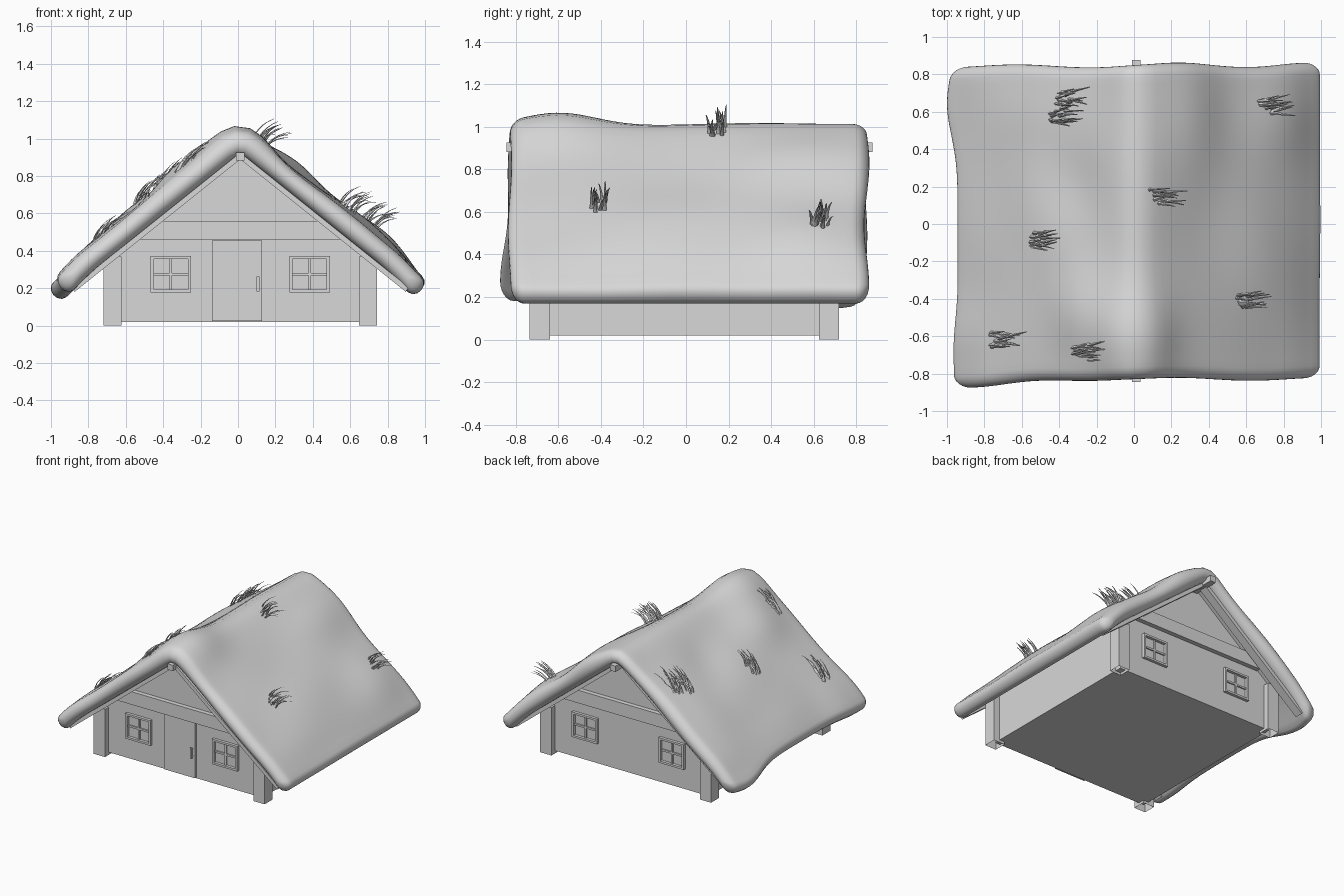
import bpy, bmesh, math, random
from mathutils import Vector
from mathutils.bvhtree import BVHTree

random.seed(4)
if bpy.data.objects.get("Cube"):
    bpy.data.objects.remove(bpy.data.objects["Cube"], do_unlink=True)

grey = bpy.data.materials.new("pale_grey")
grey.use_nodes = True
grey.diffuse_color = (0.69, 0.69, 0.69, 1)
grey.node_tree.nodes["Principled BSDF"].inputs["Base Color"].default_value = grey.diffuse_color

CX = 0.012            # centre line of the house
FRONT, BACK = -0.69, 0.675
PITCH, APEX = 0.8, 0.925


def finish(bm, name, smooth=False):
    mesh = bpy.data.meshes.new(name)
    bm.to_mesh(mesh)
    bm.free()
    mesh.materials.append(grey)
    for p in mesh.polygons:
        p.use_smooth = smooth
    obj = bpy.data.objects.new(name, mesh)
    bpy.context.collection.objects.link(obj)
    return obj


def box(name, x, y, z, open_bottom=False):
    """Box from three (low, high) ranges."""
    bm = bmesh.new()
    bmesh.ops.create_cube(bm, size=1)
    for v in bm.verts:
        v.co = [r[0] + (c + 0.5) * (r[1] - r[0]) for c, r in zip(v.co, (x, y, z))]
    if open_bottom:
        low = [f for f in bm.faces if f.normal.z < -0.5]
        bmesh.ops.delete(bm, geom=low, context="FACES_ONLY")
    return finish(bm, name)


def prism(name, profile, y0, y1):
    """Extrude an x-z profile along y."""
    bm = bmesh.new()
    face = bm.faces.new([bm.verts.new((x, y0, z)) for x, z in profile])
    out = bmesh.ops.extrude_face_region(bm, geom=[face])
    for v in out["geom"]:
        if isinstance(v, bmesh.types.BMVert):
            v.co.y = y1
    bmesh.ops.recalc_face_normals(bm, faces=bm.faces)
    return finish(bm, name)


# Walls with gables
W = 0.68
prism("walls", [(CX - W, 0.02), (CX + W, 0.02), (CX + W, 0.4),
                (CX, 0.935), (CX - W, 0.4)], FRONT, BACK)

# Corner posts
for sx, side in ((-1, "right"), (1, "left")):
    for y, end in ((-0.688, "front"), (0.673, "back")):
        x = CX + sx * 0.683
        box(f"{end}_{side}_post", (x - 0.048, x + 0.048), (y - 0.048, y + 0.048), (0, 0.37), True)

# Gable beams, windows and rafters on both ends
for wall, d, end in ((FRONT, -1, "front"), (BACK, 1, "back")):
    def depth(a, b):
        return tuple(sorted((wall + d * a, wall + d * b)))
    prism(f"{end}_gable_beam", [(CX - 0.57, 0.46), (CX + 0.57, 0.46),
                                (CX + 0.46, 0.56), (CX - 0.46, 0.56)], *depth(-0.02, 0.035))
    for s in (-1, 1):
        cx, cz, h = CX + s * 0.371, 0.274, 0.108
        side = "left" if s > 0 else "right"
        name = f"{end}_{side}_window"
        for k in (-1, 1):
            e = sorted((k * h, k * (h - 0.017)))
            box(name + "_jamb", (cx + e[0], cx + e[1]), depth(-0.01, 0.022), (cz - h * 0.9, cz + h * 0.9))
            box(name + "_rail", (cx - h, cx + h), depth(-0.01, 0.022),
                (cz + e[0] * 0.9, cz + e[1] * 0.9))
        box(name + "_mullion", (cx - 0.007, cx + 0.007), depth(-0.01, 0.01), (cz - 0.082, cz + 0.082))
        box(name + "_crossbar", (cx - 0.092, cx + 0.092), depth(-0.01, 0.01), (cz - 0.007, cz + 0.007))
        lo = APEX - PITCH * 0.9
        prism(f"{end}_{side}_rafter", [(CX, APEX), (CX + s * 0.9, lo), (CX + s * 0.885, lo - 0.024),
                                       (CX, APEX - 0.036)], *depth(0.05, 0.115))

# Door
box("door", (-0.138, 0.128), (FRONT - 0.018, FRONT + 0.01), (0.026, 0.455))
box("door_handle", (0.1, 0.114), (FRONT - 0.042, FRONT - 0.03), (0.182, 0.262))
for z in (0.19, 0.245):
    box("handle_mount", (0.102, 0.112), (FRONT - 0.032, FRONT - 0.01), (z, z + 0.01))

# Ridge beam
box("ridge_beam", (CX - 0.023, CX + 0.023), (-0.845, 0.878), (0.882, 0.927))

# Lumps in the thatch: x, y, spread x, spread y, height
LUMPS = [(0, -0.6, 0.14, 0.24, 0.052), (-0.24, -0.48, 0.15, 0.26, 0.05),
         (0.22, 0.6, 0.17, 0.45, 0.046), (-0.5, 0.1, 0.3, 0.65, 0.036),
         (0.6, 0, 0.25, 0.65, 0.04), (-0.25, 0.2, 0.15, 0.2, -0.02),
         (0.7, 0.58, 0.18, 0.25, 0.03),
         (-0.8, -0.6, 0.2, 0.2, 0.02), (-0.45, 0.6, 0.2, 0.2, 0.02)]


def gauss(v, c, w):
    return math.exp(-((v - c) / w) ** 2)


def thickness(x, y):
    t = 0.103 + sum(h * gauss(x, a, sx) * gauss(y, b, sy) for a, b, sx, sy, h in LUMPS)
    return t + 0.004 * math.sin(9 * x + 2) * math.sin(7 * y + 5 * x)


def under(x):
    """Underside of the thatch, drooping at the eaves."""
    droop = min(1, max(0, (abs(x) - 0.72) / 0.18))
    return APEX - PITCH * math.hypot(x - CX, 0.02) - 0.028 * droop * droop


def thatch_point(x, y, f, out):
    """Point at fraction f through the thatch, pushed out along the slope."""
    g = PITCH * (x - CX) / math.hypot(x - CX, 0.075)
    n = Vector((g, 0, 1)).normalized()
    p = Vector((x, y, under(x))) + n * (f * thickness(x, y))
    return p + Vector((n.z, 0, -n.x)) * out


# Thatched roof: rounded slab lofted from front to back
N, CAP, R = 56, 6, 0.045
ring = [(2 * i / N - 1, 1, 0) for i in range(N + 1)]
for i in range(1, CAP):
    a = math.pi * i / CAP
    ring.append((1, 0.5 + 0.5 * math.cos(a), R * math.sin(a)))
ring += [(1 - 2 * i / N, 0, 0) for i in range(N + 1)]
for i in range(1, CAP):
    a = math.pi * i / CAP
    ring.append((-1, 0.5 - 0.5 * math.cos(a), -R * math.sin(a)))

ends = [math.pi / 2 * i / 6 for i in range(6, 0, -1)]
stations = [(-0.765 - 0.065 * math.sin(a), math.cos(a)) for a in ends]
stations += [(-0.765 + 1.545 * i / 40, 1) for i in range(41)]
stations += [(0.78 + 0.065 * math.sin(a), math.cos(a)) for a in reversed(ends)]

bm = bmesh.new()
loops = []
for y, k in stations:
    left = 0.912 - 0.04 * (1 - k)
    right = 0.86 + 0.06 * gauss(y, 0.65, 0.25) + 0.02 * gauss(y, -0.75, 0.25) - 0.04 * (1 - k)
    loop = []
    for q, f, out in ring:
        x = q * (left if q > 0 else right)
        edge = 0.008 * math.sin(8 * x)
        if y < -0.7:
            edge -= 0.042 * gauss(x, -0.8, 0.3)
        elif y > 0.7:
            edge += 0.012 * gauss(x, 0.85, 0.2) + 0.01 * gauss(x, 0.2, 0.2)
        yy = y + edge * min(1, max(0, abs(y) - 0.6) / 0.15)
        loop.append(bm.verts.new(thatch_point(x, yy, 0.5 + (f - 0.5) * k, out * k)))
    loops.append(loop)
for a, b in zip(loops, loops[1:]):
    for i in range(len(ring)):
        j = (i + 1) % len(ring)
        bm.faces.new((a[i], a[j], b[j], b[i]))
bmesh.ops.remove_doubles(bm, verts=bm.verts, dist=0.0005)
bmesh.ops.recalc_face_normals(bm, faces=bm.faces)
roof_surface = BVHTree.FromBMesh(bm)
finish(bm, "thatched_roof", True)


def blade(bm, base, length, lean, turn, width):
    """Curved tapering blade of straw."""
    p, prev = Vector(base), None
    heading = Vector((math.cos(turn), math.sin(turn), 0))
    across = Vector((-heading.y, heading.x, 0))
    for i in range(6):
        angle = lean - 0.17 * i
        step = heading * math.cos(angle) + Vector((0, 0, math.sin(angle)))
        up = heading * -math.sin(angle) + Vector((0, 0, math.cos(angle)))
        w = width * (1 - i / 6)
        cur = [bm.verts.new(p + o) for o in (across * w, up * w * 0.7, across * -w, up * w * -0.3)]
        if prev:
            for k in range(4):
                bm.faces.new((prev[k], prev[k - 1], cur[k - 1], cur[k]))
        else:
            bm.faces.new(cur)
        prev = cur
        p += step * length / 5
    bm.faces.new(prev)
    bmesh.ops.recalc_face_normals(bm, faces=bm.faces)


# Loose straw tufts, rooted on the roof surface; steeper where the slope rises
TUFTS = [(-0.37, 0.58), (-0.34, 0.67), (0.745, 0.63), (0.16, 0.145),
         (-0.475, -0.08), (0.62, -0.415), (-0.69, -0.62), (-0.25, -0.69)]
for tx, ty in TUFTS:
    bm = bmesh.new()
    rise = 0.3 if tx < 0 else 0
    for i in range(14):
        x = tx + random.uniform(-0.09, 0)
        y = ty + random.uniform(-0.04, 0.04)
        root = roof_surface.ray_cast(Vector((x, y, 2)), Vector((0, 0, -1)))[0]
        blade(bm, root - Vector((0, 0, 0.012)), random.uniform(0.12, 0.17),
              random.uniform(0.75, 1.15) + rise, random.uniform(-0.3, 0.3),
              random.uniform(0.008, 0.012))
    finish(bm, "straw_tuft")
